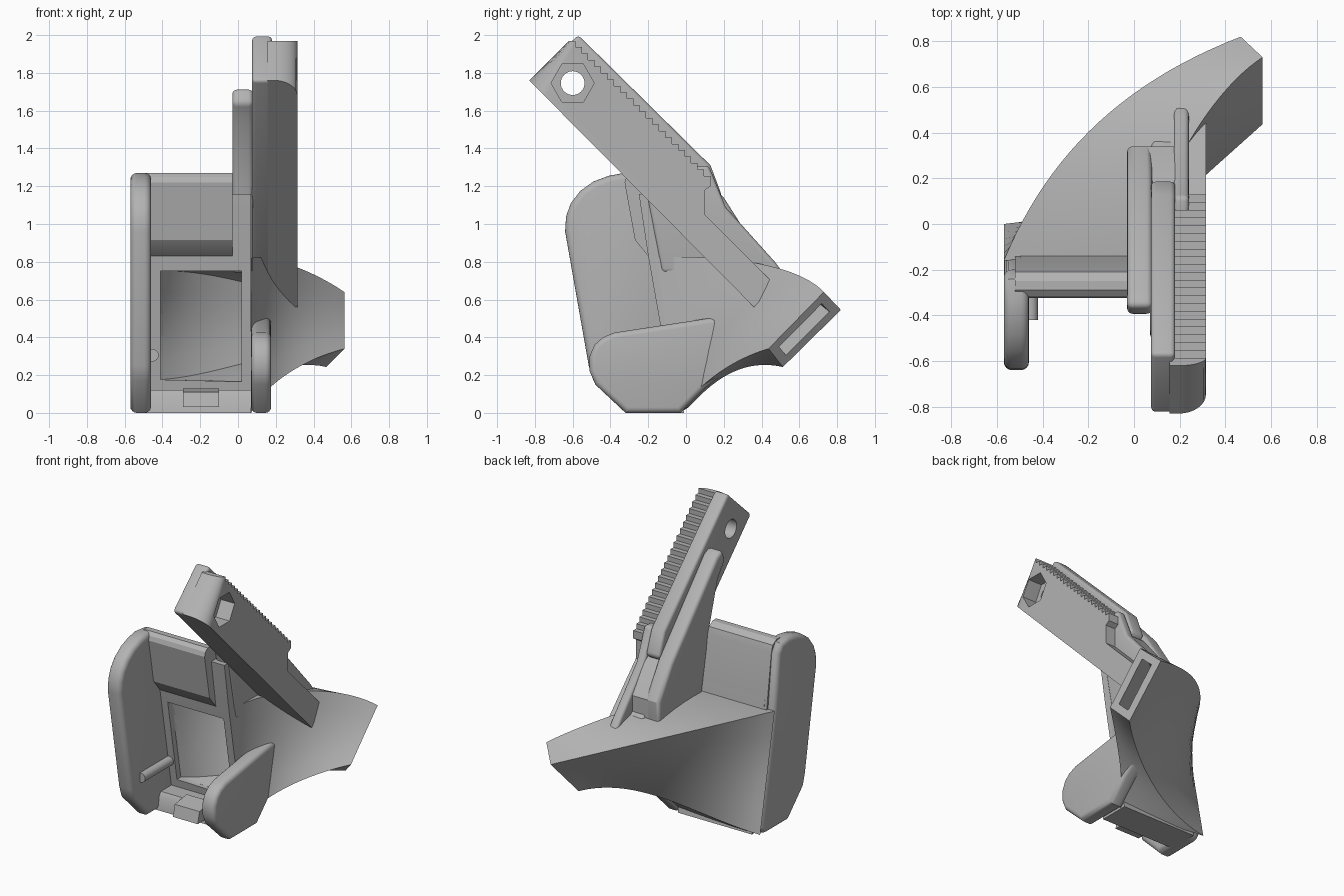
import bpy, bmesh
from mathutils import Vector, geometry

cube = bpy.data.objects.get("Cube")
if cube:
    bpy.data.objects.remove(cube)

grey = bpy.data.materials.new("plain grey")
grey.use_nodes = True
GREY = (0.45, 0.45, 0.45, 1)
grey.diffuse_color = GREY
for node in grey.node_tree.nodes:
    if node.type == 'BSDF_PRINCIPLED':
        node.inputs["Base Color"].default_value = GREY


def add_object(name, bm):
    bmesh.ops.recalc_face_normals(bm, faces=bm.faces[:])
    mesh = bpy.data.meshes.new(name)
    bm.to_mesh(mesh)
    bm.free()
    mesh.materials.append(grey)
    ob = bpy.data.objects.new(name, mesh)
    bpy.context.scene.collection.objects.link(ob)
    return ob


def bake(ob):
    """Apply the modifiers of an object."""
    bpy.context.view_layer.update()
    deps = bpy.context.evaluated_depsgraph_get()
    mesh = bpy.data.meshes.new_from_object(ob.evaluated_get(deps))
    ob.modifiers.clear()
    ob.data = mesh


def prism(name, x0, x1, profile, bevel=0):
    """Extrude a side profile (y, z) from x0 to x1."""
    bm = bmesh.new()
    face = bm.faces.new([bm.verts.new((x0, y, z)) for y, z in profile])
    ext = bmesh.ops.extrude_face_region(bm, geom=[face])
    moved = [v for v in ext["geom"] if isinstance(v, bmesh.types.BMVert)]
    bmesh.ops.translate(bm, verts=moved, vec=(x1 - x0, 0, 0))
    ob = add_object(name, bm)
    if bevel:
        mod = ob.modifiers.new("round", 'BEVEL')
        mod.width, mod.segments = bevel, 4
        mod.limit_method, mod.angle_limit = 'ANGLE', 1.0
        bake(ob)
    return ob


def rod(name, sides, radius, length, centre, axis):
    bm = bmesh.new()
    bmesh.ops.create_cone(bm, cap_ends=True, segments=sides, radius1=radius,
                          radius2=radius, depth=length)
    turn = Vector((0, 0, 1)).rotation_difference(Vector(axis)).to_matrix()
    bmesh.ops.rotate(bm, verts=bm.verts[:], matrix=turn)
    bmesh.ops.translate(bm, verts=bm.verts[:], vec=centre)
    return add_object(name, bm)


def cut(ob, cutter):
    cutter.hide_render = True
    mod = ob.modifiers.new("cut", 'BOOLEAN')
    mod.operation, mod.solver, mod.object = 'DIFFERENCE', 'EXACT', cutter
    bake(ob)


def loft(name, sections, n=5):
    """Skin a list of four-cornered sections."""
    bm = bmesh.new()
    rings = []
    for s in sections:
        rings.append([bm.verts.new(s[k].lerp(s[(k + 1) % 4], i / n))
                      for k in range(4) for i in range(n)])
    for a, b in zip(rings, rings[1:]):
        for i in range(len(a)):
            j = (i + 1) % len(a)
            bm.faces.new((a[i], a[j], b[j], b[i]))
    bm.faces.new(rings[0])
    bm.faces.new(rings[-1])
    return add_object(name, bm)


# Air duct: four corner curves sweep from the panel to the slanted outlet
STEPS = 24
corner_curves = [
    [(-.57, -.16, .82), (-.38, .30, .83), (-.05, .62, .75), (.467, .82, .545)],
    [(.07, -.16, .82), (.08, .15, .84), (.33, .58, .80), (.563, .73, .64)],
    [(.07, -.05, 0), (.12, .05, .12), (.30, .20, .27), (.563, .437, .34)],
    [(-.57, 0, .02), (-.10, .05, .05), (.20, .22, .31), (.467, .513, .243)],
]
paths = [geometry.interpolate_bezier(*[Vector(p) for p in c], STEPS)
         for c in corner_curves]
outer = list(zip(*paths))
duct = loft("air_duct", outer)


def inset(section, t):
    """Inner passage corners, blending from the window to the outlet slot."""
    a, b, c, d = section
    mix = lambda p, q: p + (q - p) * t
    s0, s1 = mix(.25, .27), mix(.92, .73)
    r0, r1 = mix(.20, .12), mix(.915, .88)
    at = lambda s, r: d.lerp(c, s).lerp(a.lerp(b, s), r)
    return [at(s0, r1), at(s1, r1), at(s1, r0), at(s0, r0)]


inner = [inset(s, i / (STEPS - 1)) for i, s in enumerate(outer)]
inner.insert(0, [p + Vector((0, -.12, 0)) for p in inner[0]])
inner.append([p + Vector((.04, .02, -.02)) for p in inner[-1]])
passage = loft("passage_cutter", inner)

# Panel with window and bottom shelf, thicker wall above it
panel = prism("window_panel", -.50, .07, [
    (-.25, 1.16), (-.2, .83), (-.075, .12), (-.19, .12), (-.21, .09),
    (-.22, 0), (-.01, 0), (-.14, .82), (-.2, 1.16)])
for part in (duct, panel):
    cut(part, passage)
bpy.data.objects.remove(passage)
prism("upper_wall", -.52, -.03, [
    (-.325, 1.22), (-.27, .915), (-.2, .83), (-.14, .8), (-.195, 1.2),
    (-.21, 1.245), (-.25, 1.27), (-.29, 1.27), (-.315, 1.25)])

# Side plate, low cheek, shelf tab and locating pin
prism("side_plate", -.57, -.46, [
    (-.32, 0), (-.05, 0), (-.02, .05), (-.16, .84), (-.2, 1.2), (-.24, 1.26),
    (-.33, 1.27), (-.41, 1.255), (-.49, 1.225), (-.56, 1.175), (-.61, 1.11),
    (-.635, 1.04), (-.64, .96), (-.515, .25), (-.49, .17)], .035)
prism("low_cheek", .07, .175, [
    (-.32, 0), (-.03, 0), (.1, .13), (.2, .21), (.18, .51), (-.38, .425),
    (-.44, .4), (-.485, .36), (-.51, .3), (-.51, .22), (-.48, .15)], .03)
prism("shelf_tab", -.29, -.10, [(-.3, .03), (-.15, .03), (-.15, .13), (-.28, .11)])
rod("locating_pin", 24, .033, .32, (-.453, -.26, .305), (0, 1, 0))

# Arm: inner rail, stepped outer half, web, foot and thin rib
rail = prism("arm_rail", .075, .18, [
    (-.83, 1.76), (-.57, 2.0), (.13, 1.31), (.19, 1.15), (.1, 1.05),
    (.47, .68), (.36, .56)], .02)
TEETH = 22
pitch = .75 / TEETH
steps = []
for i in range(TEETH):
    y, z = -.62 + i * pitch, 1.97 - i * pitch
    steps += [(y, z), (y + pitch, z)]
toothed = prism("toothed_arm", .155, .315, [(-.83, 1.76)] + steps + [
    (.13, 1.2), (.1, 1.18), (.1, 1.05), (.47, .68), (.36, .56)])
bm = bmesh.new()
bm.from_mesh(toothed.data)
tip = [e for e in bm.edges if all(v.co.x > .3 and v.co.y < -.6 for v in e.verts)
       and abs(e.verts[0].co.y - e.verts[1].co.y) > .1]
bmesh.ops.bevel(bm, geom=tip, offset=.12, segments=8, affect='EDGES', profile=.5)
bm.to_mesh(toothed.data)
bm.free()
prism("thin_rib", .175, .24, [
    (.0, 1.3), (.12, 1.31), (.21, 1.09), (.47, .8), (.53, .72), (.4, .6),
    (.0, 1.1)], .02)
prism("arm_web", -.03, .08, [
    (-.40, 1.64), (-.36, 1.72), (-.3, 1.69), (.2, 1.14), (.34, .92),
    (.34, .74), (-.13, .74), (-.22, 1.2), (-.32, 1.53)], .025)
prism("arm_foot", .05, .18, [
    (.08, 1.2), (.19, 1.11), (.34, .92), (.34, .62), (.1, .9)])

# Bolt hole with a hexagonal nut pocket
hole = rod("hole_cutter", 32, .063, 1, (.2, -.6, 1.746), (1, 0, 0))
nut = prism("nut_cutter", .21, .5, [
    (-.6 + .114 * a, 1.746 + .1 * b) for a, b in
    ((1, 0), (.5, 1), (-.5, 1), (-1, 0), (-.5, -1), (.5, -1))])
for part, tool in ((rail, hole), (toothed, hole), (toothed, nut)):
    cut(part, tool)
for tool in (hole, nut):
    bpy.data.objects.remove(tool)

# Smooth shading with sharp edges kept
bpy.ops.object.select_all(action='DESELECT')
for ob in bpy.context.scene.objects:
    if ob.type == 'MESH' and grey.name in ob.data.materials:
        ob.select_set(True)
        bpy.context.view_layer.objects.active = ob
bpy.ops.object.shade_smooth_by_angle(angle=.5)
